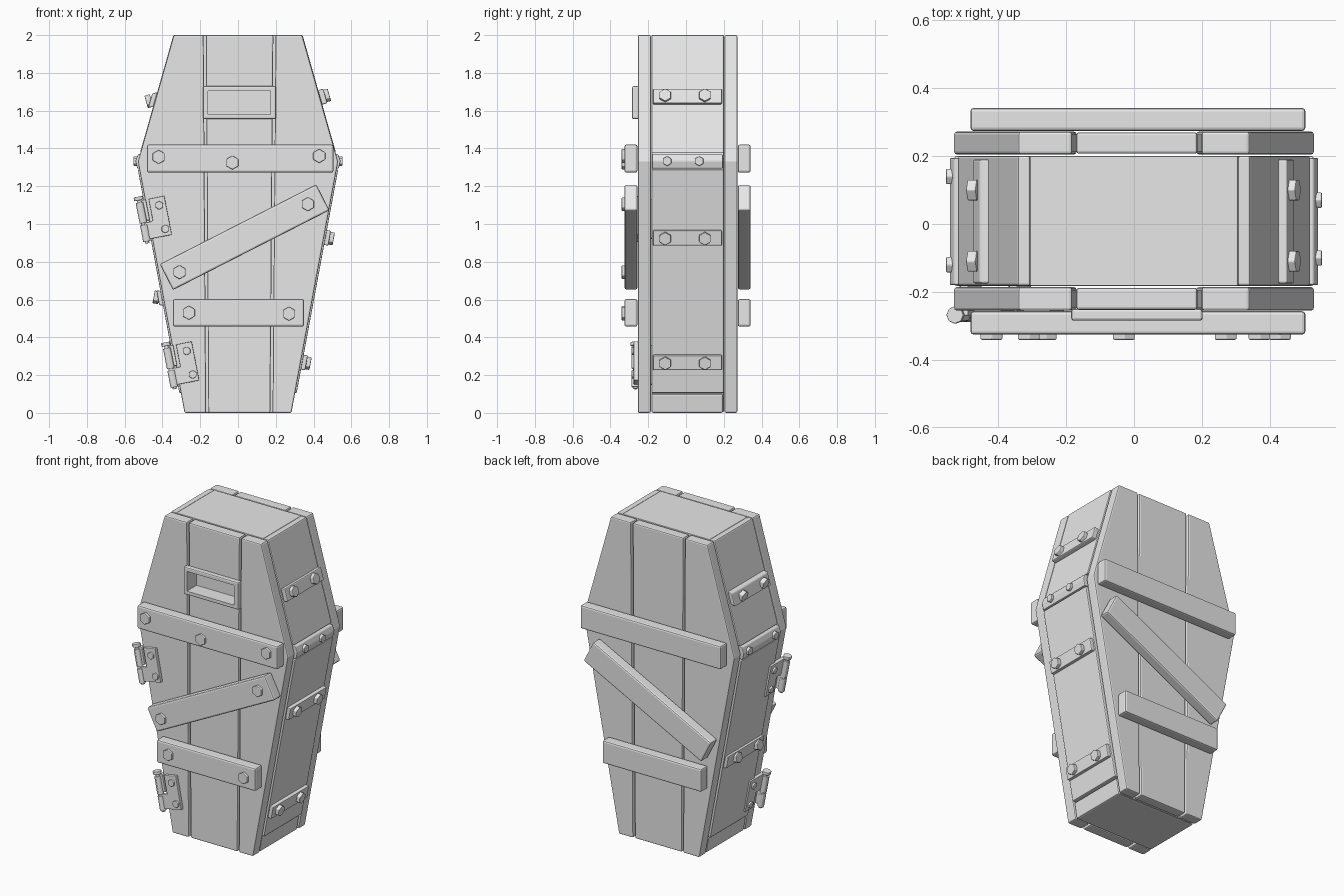
import bpy, bmesh
from math import radians
from mathutils import Vector, Matrix

cube = bpy.data.objects.get("Cube")
if cube:
    bpy.data.objects.remove(cube, do_unlink=True)

grey = bpy.data.materials.new("plain_grey")
grey.use_nodes = True
grey.diffuse_color = (0.8, 0.8, 0.8, 1)
grey.node_tree.nodes["Principled BSDF"].inputs["Base Color"].default_value = (0.8, 0.8, 0.8, 1)


def finish(name, bm, bevel):
    bmesh.ops.recalc_face_normals(bm, faces=bm.faces)
    mesh = bpy.data.meshes.new(name)
    bm.to_mesh(mesh)
    bm.free()
    mesh.materials.append(grey)
    ob = bpy.data.objects.new(name, mesh)
    bpy.context.collection.objects.link(ob)
    if bevel:
        mod = ob.modifiers.new("worn_edge", "BEVEL")
        mod.width = bevel
        mod.segments = 2
        mod.limit_method = "ANGLE"
    return ob


def prism(name, pts, y0, y1, bevel=0.008, matrix=Matrix()):
    """Extrude an x-z outline along y."""
    bm = bmesh.new()
    face = bm.faces.new([bm.verts.new((x, y0, z)) for x, z in pts])
    new = bmesh.ops.extrude_face_region(bm, geom=[face])["geom"]
    bmesh.ops.translate(bm, vec=(0, y1 - y0, 0),
                        verts=[v for v in new if isinstance(v, bmesh.types.BMVert)])
    bm.transform(matrix)
    return finish(name, bm, bevel)


def rect(x0, x1, z0, z1):
    return [(x0, z0), (x1, z0), (x1, z1), (x0, z1)]


def cylinder(name, loc, axis, radius, height, sides=6, bevel=0.004):
    """Cylinder centred on loc, pointing along axis."""
    bm = bmesh.new()
    bmesh.ops.create_cone(bm, cap_ends=True, segments=sides,
                          radius1=radius, radius2=radius, depth=height)
    turn = Vector(axis).to_track_quat("Z", "Y").to_matrix().to_4x4()
    bm.transform(Matrix.Translation(loc) @ turn)
    return finish(name, bm, bevel)


# Half outline of the lid: top, shoulder and foot
TOP, WIDE, FOOT, SHOULDER = 0.34, 0.53, 0.283, 1.33


def edge_x(z):
    if z > SHOULDER:
        return WIDE + (TOP - WIDE) * (z - SHOULDER) / (2 - SHOULDER)
    return FOOT + (WIDE - FOOT) * z / SHOULDER


# Solid inner box and foot board
BACK, FRONT = 0.2, -0.182
prism("inner_box", [(-0.268, 0.004), (0.268, 0.004), (0.5, SHOULDER), (0.305, 2), (-0.305, 2),
                    (-0.5, SHOULDER)], FRONT, BACK, 0.003)
prism("foot_board", [(-0.28, 0), (0.28, 0), (0.297, 0.1), (-0.297, 0.1)], FRONT, BACK - 0.005)

# Front and back planks, three on each face
middle = [(-0.157, 0), (0.171, 0), (0.187, 2), (-0.17, 2)]
for face, y0, y1 in (("front", -0.255, -0.186), ("back", 0.205, 0.272)):
    prism(face + "_right_plank", [(-FOOT, 0), (-0.169, 0), (-0.182, 2), (-TOP, 2),
                                  (-WIDE, SHOULDER)], y0, y1)
    prism(face + "_left_plank", [(0.183, 0), (FOOT, 0), (WIDE, SHOULDER), (TOP, 2),
                                 (0.199, 2)], y0, y1)
    plank = prism(face + "_middle_plank", middle, y0 + 0.002, y1 - 0.002)
    if face == "front":
        front_middle = plank

# Peep window: raised frame with an opening cut through the plank
cutter = prism("window_cutter", rect(-0.16, 0.172, 1.58, 1.705), -0.4, -0.1835, 0)
cutter.hide_render = True
cutter.hide_viewport = True
cutter.display_type = "WIRE"
window_frame = prism("window_frame", rect(-0.185, 0.202, 1.555, 1.73), -0.285, -0.25)
for ob in (front_middle, window_frame):
    mod = ob.modifiers.new("opening", "BOOLEAN")
    mod.operation = "DIFFERENCE"
    mod.solver = "EXACT"
    mod.object = cutter

# Braces: two level and one slanted, front and back
slant = Matrix.Translation((0.035, 0, 0.93)) @ Matrix.Rotation(radians(-27), 4, "Y")
for face, y0, y1 in (("front", -0.326, -0.257), ("back", 0.274, 0.342)):
    prism(face + "_upper_brace", rect(-0.482, 0.505, 1.272, 1.42), y0, y1, 0.01)
    prism(face + "_lower_brace", rect(-0.345, 0.35, 0.457, 0.602), y0, y1, 0.01)
    prism(face + "_slanted_brace", rect(-0.465, 0.465, -0.077, 0.077), y0, y1, 0.01, slant)

# Front brace bolts
for x, z in ((-0.42, 1.355), (-0.03, 1.325), (0.43, 1.36), (-0.31, 0.745),
             (0.37, 1.105), (-0.26, 0.53), (0.27, 0.525)):
    cylinder("brace_bolt", (x, -0.328, z), (0, -1, 0), 0.037, 0.026)

# Sides: boards, shoulder bands and bolted straps
for name, s, straps in (("left", 1, (1.67, 0.93, 0.27)), ("right", -1, (1.66, 0.605))):
    def side_board(part, z0, z1, thick=0.035, out=0.008):
        prism(f"{name}_{part}",
              [(s * (edge_x(z0) - thick), z0), (s * (edge_x(z0) + out), z0),
               (s * (edge_x(z1) + out), z1), (s * (edge_x(z1) - thick), z1)], FRONT, BACK, 0.006)
    side_board("upper_side_board", 1.375, 2, out=0.002)
    side_board("lower_side_board", 0.105, 1.288)
    prism(name + "_shoulder_band",
          [(s * x, z) for x, z in ((0.49, 1.293), (0.533, 1.293), (0.543, 1.333),
                                   (0.53, 1.37), (0.49, 1.37))], -0.18, 0.195, 0.005)
    for y in ((-0.1, 0.07) if s > 0 else (-0.12, 0.14)):
        cylinder(name + "_shoulder_bolt", (s * 0.543, y, 1.333), (s, 0, 0), 0.026, 0.022)
    for z in straps:
        slope = (edge_x(z + 0.01) - edge_x(z - 0.01)) / 0.02
        normal = Vector((s, 0, -s * slope)).normalized()
        base = Vector((s * edge_x(z), 0, z))
        up = Vector((s * slope, 0, 1)).normalized()
        corners = [base + normal * a + up * b
                   for a, b in ((0, -0.04), (0.03, -0.04), (0.03, 0.04), (0, 0.04))]
        prism(name + "_side_strap", [(c.x, c.z) for c in corners], -0.175, 0.19, 0.006)
        for y in (-0.11, 0.1):
            cylinder(name + "_strap_bolt", base + normal * 0.037 + Vector((0, y, 0)),
                     normal, 0.035, 0.03)

# Hinges along the right edge: front leaf, side leaf, barrel and pin head
for label, x, z in (("upper", -0.35, 0.943), ("lower", -0.205, 0.172)):
    m = Matrix.Translation((x, 0, z)) @ Matrix.Rotation(radians(-11), 4, "Y")
    turn = m.to_3x3()
    prism(label + "_hinge_front_leaf",
          [(-0.15, 0), (0, 0), (0, 0.21), (-0.085, 0.21), (-0.085, 0.09), (-0.15, 0.09)],
          -0.277, -0.254, 0.004, m)
    prism(label + "_hinge_side_leaf",
          [(-0.27, 0.1), (-0.21, 0.1), (-0.21, 0), (-0.125, 0), (-0.125, 0.21), (-0.27, 0.21)],
          0.1, 0.125, 0.004, m @ Matrix.Rotation(radians(90), 4, "Z"))
    up = turn @ Vector((0, 0, 1))
    for part, v, r, h in (("barrel_bottom", 0.035, 0.021, 0.09), ("barrel_top", 0.145, 0.021, 0.11),
                          ("pin", 0.105, 0.012, 0.25), ("pin_head", 0.222, 0.026, 0.02)):
        cylinder(f"{label}_hinge_{part}", m @ Vector((-0.136, -0.268, v)), up, r, h, 8, 0.003)
    for u, v in ((-0.036, 0.166), (-0.028, 0.037)):
        cylinder(label + "_hinge_front_bolt", m @ Vector((u, -0.279, v)), (0, -1, 0), 0.023, 0.018)
        cylinder(label + "_hinge_side_bolt", m @ Vector((-0.127, -0.165, v)),
                 turn @ Vector((-1, 0, 0)), 0.023, 0.018)
